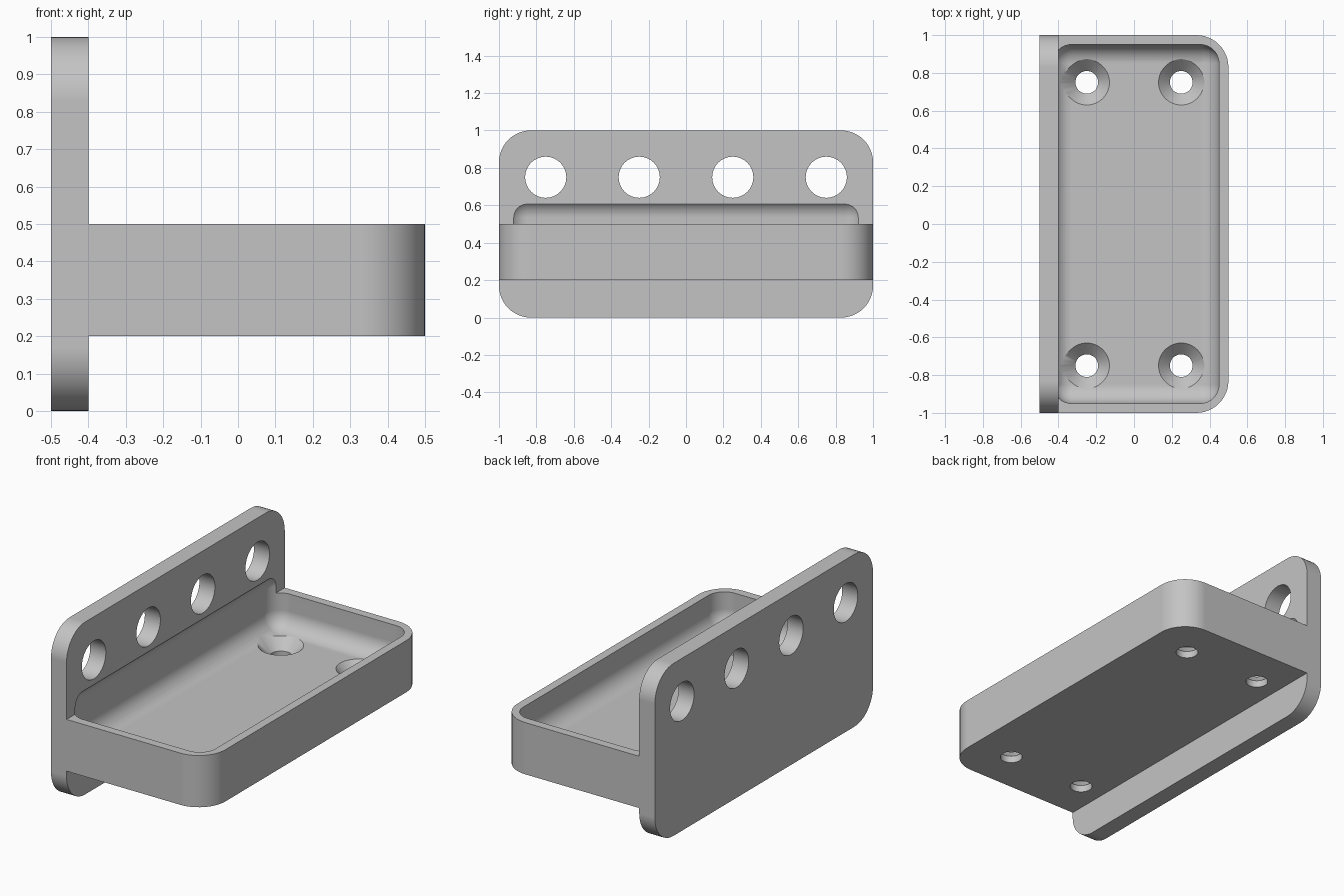
import bpy, bmesh, math
from mathutils import Matrix, Vector

default = bpy.data.objects.get("Cube")
if default:
    bpy.data.objects.remove(default, do_unlink=True)

grey = bpy.data.materials.new("plain grey")
grey.use_nodes = True
colour = (0.55, 0.55, 0.55, 1)
grey.diffuse_color = colour
grey.node_tree.nodes["Principled BSDF"].inputs["Base Color"].default_value = colour


def finish(name, bm):
    bmesh.ops.recalc_face_normals(bm, faces=bm.faces)
    mesh = bpy.data.meshes.new(name)
    bm.to_mesh(mesh)
    bm.free()
    mesh.materials.append(grey)
    obj = bpy.data.objects.new(name, mesh)
    bpy.context.collection.objects.link(obj)
    return obj


def rounded_box(name, low, high, radius, pick, segments=12):
    """Box between two corners; the edges accepted by pick are rounded."""
    low, high = Vector(low), Vector(high)
    bm = bmesh.new()
    bmesh.ops.create_cube(bm, size=1)
    for v in bm.verts:
        v.co = (low + high) / 2 + v.co * (high - low)
    edges = [e for e in bm.edges if pick(e)]
    bmesh.ops.bevel(bm, geom=edges, offset=radius, segments=segments,
                    profile=0.5, affect='EDGES', clamp_overlap=True)
    return finish(name, bm)


def cone(name, centre, r_low, r_high, depth, rotation=Matrix()):
    bm = bmesh.new()
    bmesh.ops.create_cone(bm, cap_ends=True, segments=48, radius1=r_low,
                          radius2=r_high, depth=depth,
                          matrix=Matrix.Translation(centre) @ rotation)
    return finish(name, bm)


def along(edge, axis):
    a, b = edge.verts
    return abs((a.co - b.co)[axis]) > 1e-4


def combine(target, other, operation):
    """Apply a boolean and discard the helper."""
    mod = target.modifiers.new(operation, 'BOOLEAN')
    mod.operation, mod.solver, mod.object = operation, 'EXACT', other
    bpy.context.view_layer.update()
    graph = bpy.context.evaluated_depsgraph_get()
    mesh = bpy.data.meshes.new_from_object(target.evaluated_get(graph))
    target.modifiers.clear()
    target.data = mesh
    bpy.data.objects.remove(other, do_unlink=True)


# Upright mounting plate, rounded at its four corners
bracket = rounded_box("wall_tray", (-0.5, -1, 0), (-0.4, 1, 1), 0.17,
                      lambda e: along(e, 0))

# Tray body, rounded at its two outer corners
tray = rounded_box("tray_body", (-0.45, -1, 0.2), (0.5, 1, 0.5), 0.17,
                   lambda e: along(e, 2) and e.verts[0].co.x > 0)
combine(bracket, tray, 'UNION')

# Hollow with soft edges, biting slightly into the plate
hollow = rounded_box("hollow", (-0.43, -0.95, 0.3), (0.45, 0.95, 0.635), 0.1,
                     lambda e: True, 10)
combine(bracket, hollow, 'DIFFERENCE')

# Row of round holes through the plate
sideways = Matrix.Rotation(math.pi / 2, 4, 'Y')
for i in range(4):
    hole = cone("plate_hole", (-0.45, -0.75 + 0.5 * i, 0.75), 0.11, 0.11, 0.3, sideways)
    combine(bracket, hole, 'DIFFERENCE')

# Countersunk screw holes in the tray floor
for x in (-0.25, 0.25):
    for y in (-0.75, 0.75):
        combine(bracket, cone("shank", (x, y, 0.25), 0.06, 0.06, 0.2), 'DIFFERENCE')
        combine(bracket, cone("sink", (x, y, 0.28), 0.06, 0.14, 0.08), 'DIFFERENCE')

# Smooth curves with crisp edges
bpy.ops.object.select_all(action='DESELECT')
bracket.select_set(True)
bpy.context.view_layer.objects.active = bracket
bpy.ops.object.shade_smooth_by_angle(angle=math.radians(25))
weighted = bracket.modifiers.new("even_shading", 'WEIGHTED_NORMAL')
weighted.keep_sharp = True
